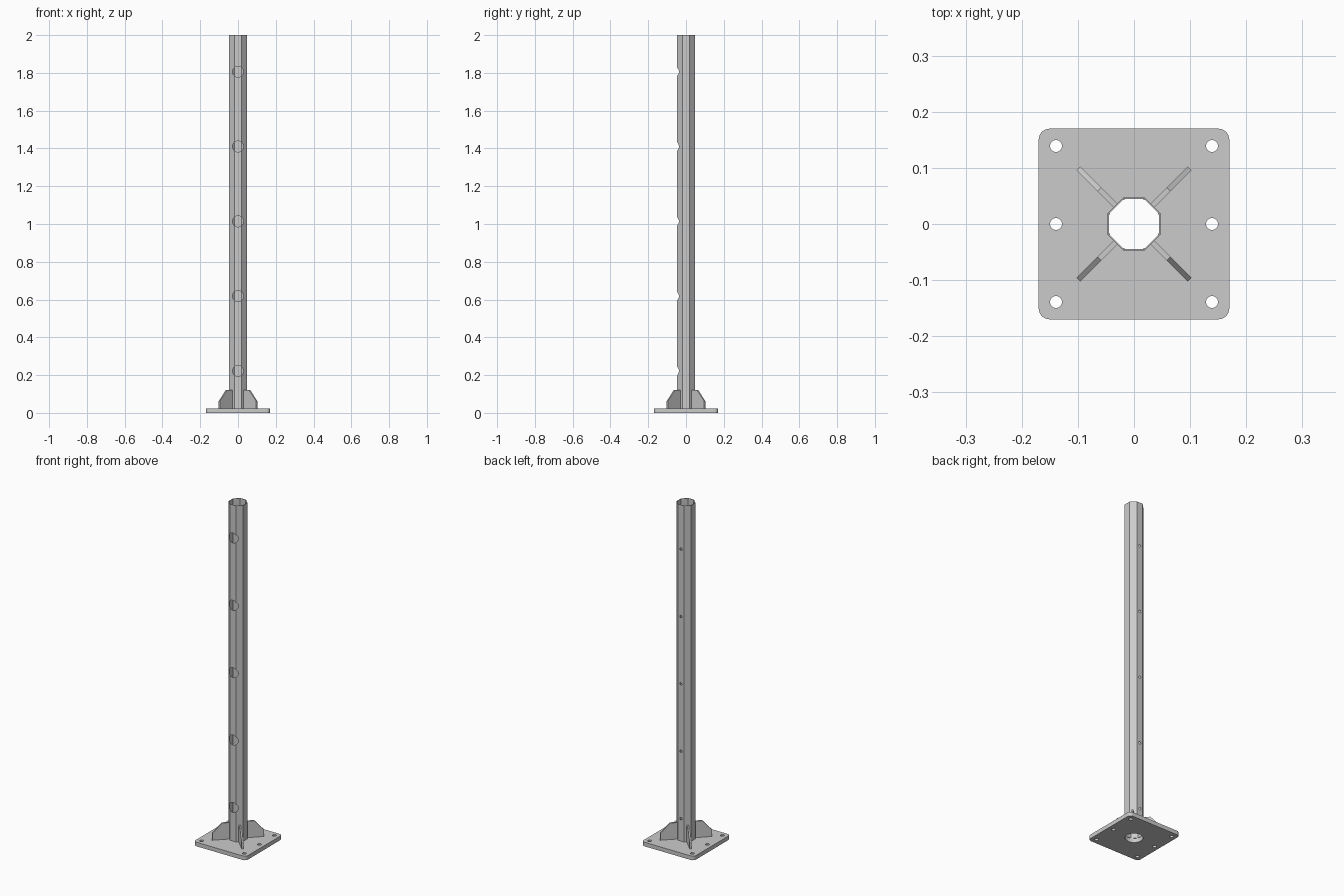
import bpy
import bmesh
import math
from mathutils import Matrix, Vector

if "Cube" in bpy.data.objects:
    bpy.data.objects.remove(bpy.data.objects["Cube"])

steel = bpy.data.materials.new("galvanised_grey")
steel.use_nodes = True
GREY = (0.6, 0.6, 0.6, 1)
steel.diffuse_color = GREY
steel.node_tree.nodes["Principled BSDF"].inputs["Base Color"].default_value = GREY

PLATE, PLATE_TOP, HEIGHT = 0.17, 0.024, 2.0
APOTHEM, WALL = 0.047, 0.0027


def make_object(name, bm):
    bmesh.ops.recalc_face_normals(bm, faces=bm.faces)
    mesh = bpy.data.meshes.new(name)
    bm.to_mesh(mesh)
    bm.free()
    mesh.materials.append(steel)
    obj = bpy.data.objects.new(name, mesh)
    bpy.context.collection.objects.link(obj)
    return obj


def prism(bm, points, offset):
    """Extrude a flat outline along an offset."""
    face = bm.faces.new([bm.verts.new(p) for p in points])
    ext = bmesh.ops.extrude_face_region(bm, geom=[face], use_keep_orig=True)
    verts = [v for v in ext["geom"] if isinstance(v, bmesh.types.BMVert)]
    bmesh.ops.translate(bm, vec=offset, verts=verts)


def cylinder(bm, centre, radius, depth, turn=Matrix.Identity(4), sides=32):
    bmesh.ops.create_cone(bm, cap_ends=True, segments=sides, radius1=radius, radius2=radius,
                          depth=depth, matrix=Matrix.Translation(centre) @ turn)


def cut(target, bm):
    """Subtract the cutter shapes from the target, then discard them."""
    cutter = make_object("hole_cutter", bm)
    cutter.hide_render = True
    mod = target.modifiers.new("holes", "BOOLEAN")
    mod.object, mod.operation, mod.solver = cutter, "DIFFERENCE", "EXACT"
    bpy.context.view_layer.objects.active = target
    bpy.ops.object.modifier_apply(modifier=mod.name)
    bpy.data.objects.remove(cutter)


def octagon(apothem, z):
    r = apothem / math.cos(math.pi / 8)
    return [Vector((r * math.cos(a), r * math.sin(a), z))
            for a in (math.pi / 8 + i * math.pi / 4 for i in range(8))]


# Base plate with rounded corners
corner, steps = 0.02, 6
outline = []
for quarter in range(4):
    mid = math.pi / 4 + quarter * math.pi / 2
    cx = math.copysign(PLATE - corner, math.cos(mid))
    cy = math.copysign(PLATE - corner, math.sin(mid))
    for i in range(steps + 1):
        a = quarter * math.pi / 2 + i / steps * math.pi / 2
        outline.append((cx + corner * math.cos(a), cy + corner * math.sin(a), 0))
bm = bmesh.new()
prism(bm, outline, (0, 0, PLATE_TOP))
plate = make_object("base_plate", bm)

# Bolt holes and drain hole in the plate
holes = bmesh.new()
for x in (-0.139, 0.139):
    for y in (-0.139, 0, 0.139):
        cylinder(holes, (x, y, 0), 0.0107, 0.2)
cylinder(holes, (0, 0, 0), APOTHEM, 0.2, sides=48)
cut(plate, holes)

# Hollow octagonal post
bm = bmesh.new()
rings = [[bm.verts.new(p) for p in octagon(a, z)]
         for a, z in ((APOTHEM, PLATE_TOP), (APOTHEM, HEIGHT),
                      (APOTHEM - WALL, HEIGHT), (APOTHEM - WALL, PLATE_TOP))]
for r in range(4):
    low, high = rings[r], rings[(r + 1) % 4]
    for i in range(8):
        j = (i + 1) % 8
        bm.faces.new((low[i], low[j], high[j], high[i]))
post = make_object("post", bm)

# Large access holes in front, small fixing holes behind
holes = bmesh.new()
turn = Matrix.Rotation(math.pi / 2, 4, "X")
for i in range(5):
    cylinder(holes, (0, -0.06, 0.222 + i * 0.396), 0.029, 0.1, turn)
    cylinder(holes, (0, 0.06, 0.156 + i * 0.396), 0.0075, 0.1, turn, 20)
cut(post, holes)

# Four diagonal gussets
THICK = 0.009
profile = [(APOTHEM, PLATE_TOP), (0.14, PLATE_TOP), (0.14, 0.063),
           (0.087, 0.121), (APOTHEM, 0.121)]
for i, name in enumerate(("back_left", "back_right", "front_right", "front_left")):
    bm = bmesh.new()
    prism(bm, [(r, -THICK / 2, z) for r, z in profile], (0, THICK, 0))
    bm.transform(Matrix.Rotation(math.pi / 4 + i * math.pi / 2, 4, "Z"))
    make_object(name + "_gusset", bm)
